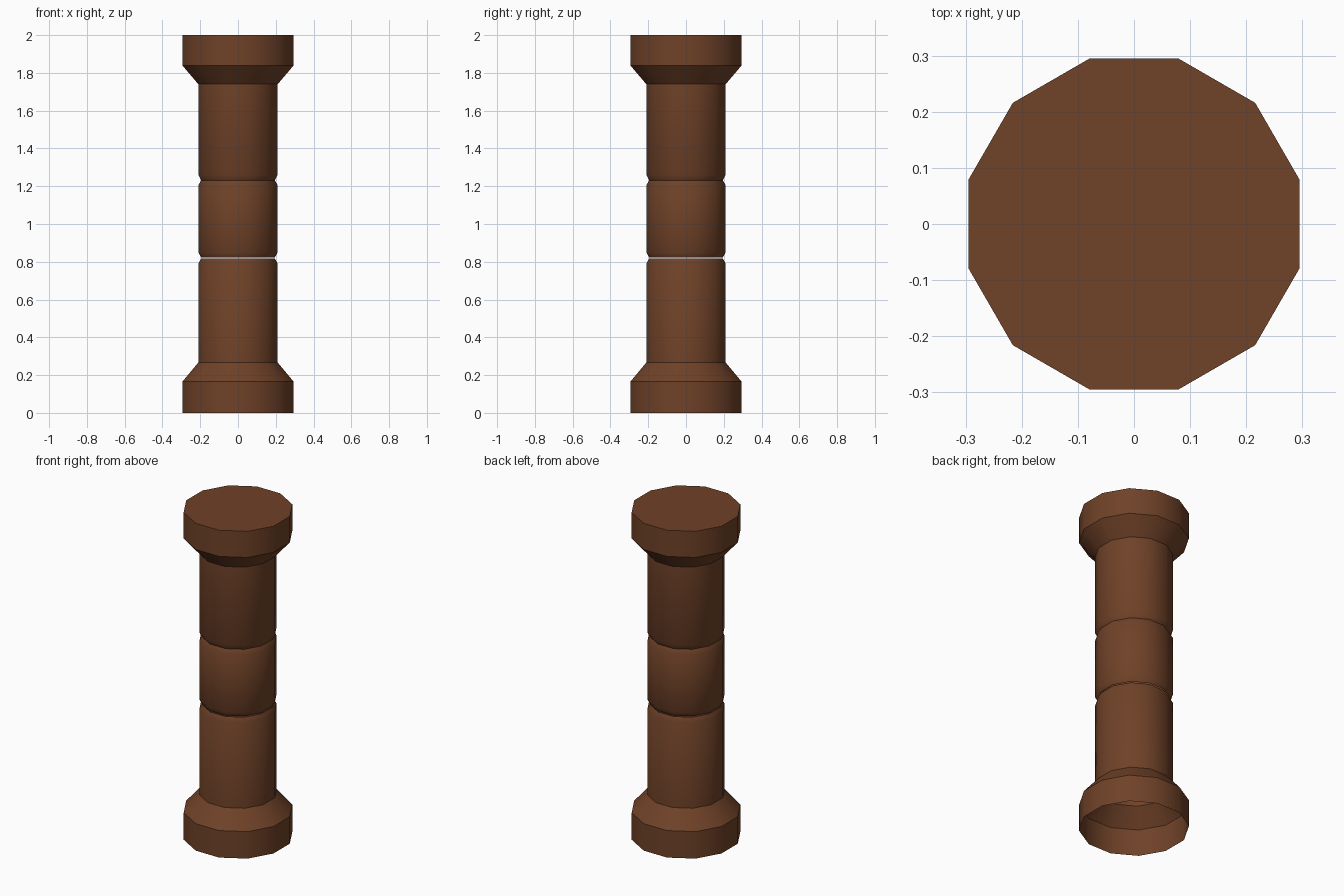
import bpy, bmesh, math

if "Cube" in bpy.data.objects:
    bpy.data.objects.remove(bpy.data.objects["Cube"])

SIDES = 12
FLAT = 1 / math.cos(math.pi / SIDES)   # half-width across flats -> corner radius

wood = bpy.data.materials.new("brown_wood")
wood.diffuse_color = (0.16, 0.054, 0.021, 1)
wood.use_nodes = True
wood.node_tree.nodes["Principled BSDF"].inputs["Base Color"].default_value = wood.diffuse_color


def turned(name, profile, cap_top=False):
    """Revolve (half-width, z) points into an open twelve-sided shell."""
    bm = bmesh.new()
    rings = []
    for r, z in profile:
        ring = []
        for i in range(SIDES):
            a = 2 * math.pi * (i + 0.5) / SIDES
            ring.append(bm.verts.new((r * FLAT * math.cos(a), r * FLAT * math.sin(a), z)))
        rings.append(ring)
    for lo, hi in zip(rings, rings[1:]):
        for i in range(SIDES):
            j = (i + 1) % SIDES
            bm.faces.new((lo[i], lo[j], hi[j], hi[i]))
    if cap_top:
        bm.faces.new(rings[-1])
    me = bpy.data.meshes.new(name)
    bm.to_mesh(me)
    bm.free()
    me.materials.append(wood)
    ob = bpy.data.objects.new(name, me)
    bpy.context.collection.objects.link(ob)
    bpy.ops.object.select_all(action='DESELECT')
    ob.select_set(True)
    bpy.context.view_layer.objects.active = ob
    bpy.ops.object.shade_smooth_by_angle(angle=math.radians(35))


# Open-bottomed base with the lower shaft
turned("base_and_lower_shaft", [(0.295, 0), (0.295, 0.165), (0.21, 0.267),
                                (0.21, 0.79), (0.195, 0.817)])
# Middle drum and upper shaft, meeting in a groove, with the closed capital
turned("upper_shaft_and_capital", [(0.195, 0.823), (0.21, 0.85), (0.21, 1.205),
                                   (0.195, 1.231), (0.21, 1.26), (0.21, 1.74),
                                   (0.295, 1.84), (0.295, 2.0)], cap_top=True)
